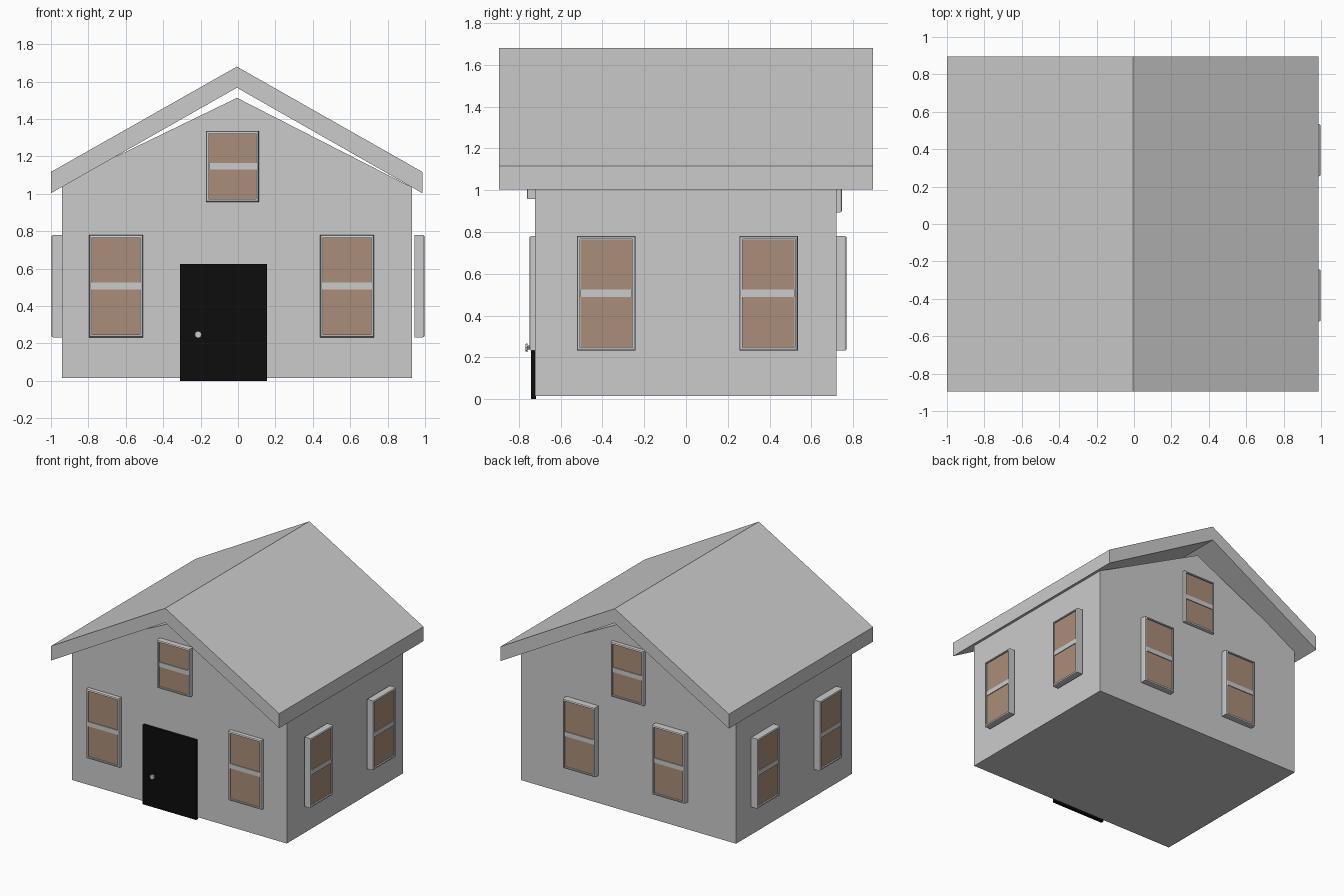
import bpy, bmesh, math
from mathutils import Matrix, Vector

if "Cube" in bpy.data.objects:
    bpy.data.objects.remove(bpy.data.objects["Cube"])


def material(name, color):
    m = bpy.data.materials.new(name)
    m.diffuse_color = color
    m.use_nodes = True
    m.node_tree.nodes["Principled BSDF"].inputs["Base Color"].default_value = m.diffuse_color
    return m


brown = material("window_brown", (0.40, 0.27, 0.19, 1))
black = material("door_black", (0.004, 0.004, 0.004, 1))


def finish(name, bm, mat=None, matrix=None):
    bmesh.ops.recalc_face_normals(bm, faces=bm.faces)
    me = bpy.data.meshes.new(name)
    bm.to_mesh(me)
    bm.free()
    ob = bpy.data.objects.new(name, me)
    bpy.context.collection.objects.link(ob)
    if mat:
        me.materials.append(mat)
    if matrix:
        ob.matrix_world = matrix
    return ob


def box_bm(lo, hi):
    lo, hi = Vector(lo), Vector(hi)
    bm = bmesh.new()
    bmesh.ops.create_cube(bm, size=1)
    bmesh.ops.scale(bm, vec=hi - lo, verts=bm.verts)
    bmesh.ops.translate(bm, vec=(lo + hi) / 2, verts=bm.verts)
    return bm


def extruded_profile(name, points, y0, y1):
    """Extrude an x-z outline along y."""
    bm = bmesh.new()
    face = bm.faces.new([bm.verts.new((x, y0, z)) for x, z in points])
    ext = bmesh.ops.extrude_face_region(bm, geom=[face])["geom"]
    bmesh.ops.translate(bm, vec=(0, y1 - y0, 0),
                        verts=[v for v in ext if isinstance(v, bmesh.types.BMVert)])
    return finish(name, bm)


def window(name, x, y, z0, z1, width, depth, turn):
    """Frame, pane and cross rail; locally the window faces -y with its back at y = 0."""
    matrix = Matrix.Translation((x, y, (z0 + z1) / 2)) @ Matrix.Rotation(math.radians(turn), 4, 'Z')
    w, h = width / 2, (z1 - z0) / 2
    lip, recess = 0.016, 0.012

    # Frame: softened front edge, recessed opening
    bm = box_bm((-w, -depth, -h), (w, 0, h))
    edges = [e for e in bm.edges if all(v.co.y < -depth + 1e-5 for v in e.verts)]
    bmesh.ops.bevel(bm, geom=edges, offset=0.010, segments=2, profile=0.5, affect='EDGES')
    bm.normal_update()
    front = max((f for f in bm.faces if f.normal.y < -0.99), key=lambda f: f.calc_area())
    bmesh.ops.inset_region(bm, faces=[front], thickness=lip - 0.010)
    inner = bmesh.ops.extrude_discrete_faces(bm, faces=[front])["faces"][0]
    bmesh.ops.translate(bm, vec=(0, recess, 0), verts=inner.verts)
    finish(name + "_frame", bm, None, matrix)

    # Pane and rail
    a, b = w - lip, h - lip
    finish(name + "_pane", box_bm((-a, -depth + recess - 0.003, -b), (a, -depth + recess + 0.003, b)),
           brown, matrix)
    finish(name + "_rail", box_bm((-a, -depth + 0.003, -0.018), (a, -depth + recess + 0.003, 0.018)),
           None, matrix)


# Walls with gables
extruded_profile("walls", [(-0.94, 0.015), (0.93, 0.015), (0.93, 1.035),
                           (-0.005, 1.513), (-0.94, 1.06)], -0.722, 0.72)

# Roof: folded slab with overhang
extruded_profile("roof", [(-1.0, 1.003), (-0.006, 1.567), (0.986, 1.003),
                          (0.986, 1.117), (-0.006, 1.68), (-1.0, 1.117)], -0.896, 0.895)

# Lower windows, two on each wall
LOW = (0.233, 0.78)
for label, x in (("left", -0.652), ("right", 0.583)):
    window("front_window_" + label, x, -0.720, *LOW, 0.287, 0.030, 0)
for label, t in (("near", -0.382), ("far", 0.395)):
    window("right_window_" + label, 0.945, t, *LOW, 0.28, 0.053, 90)
    window("left_window_" + label, -0.942, t, *LOW, 0.28, 0.056, -90)
    window("back_window_" + label, t, 0.718, *LOW, 0.28, 0.051, 180)

# Gable windows
window("front_gable_window", -0.03, -0.720, 0.957, 1.337, 0.282, 0.042, 0)
window("back_gable_window", -0.008, 0.718, 0.893, 1.325, 0.285, 0.028, 180)

# Door
finish("door", box_bm((-0.31, -0.742, 0.0), (0.155, -0.718, 0.625)), black)

# Door knob: short stem and faceted head
bm = bmesh.new()
for r, length, y in ((0.010, 0.022, -0.750), (0.021, 0.010, -0.763)):
    bmesh.ops.create_cone(bm, cap_ends=True, segments=8, radius1=r, radius2=r * 0.85, depth=length,
                          matrix=Matrix.Translation((-0.213, y, 0.247))
                          @ Matrix.Rotation(math.radians(90), 4, 'X'))
finish("door_knob", bm)
